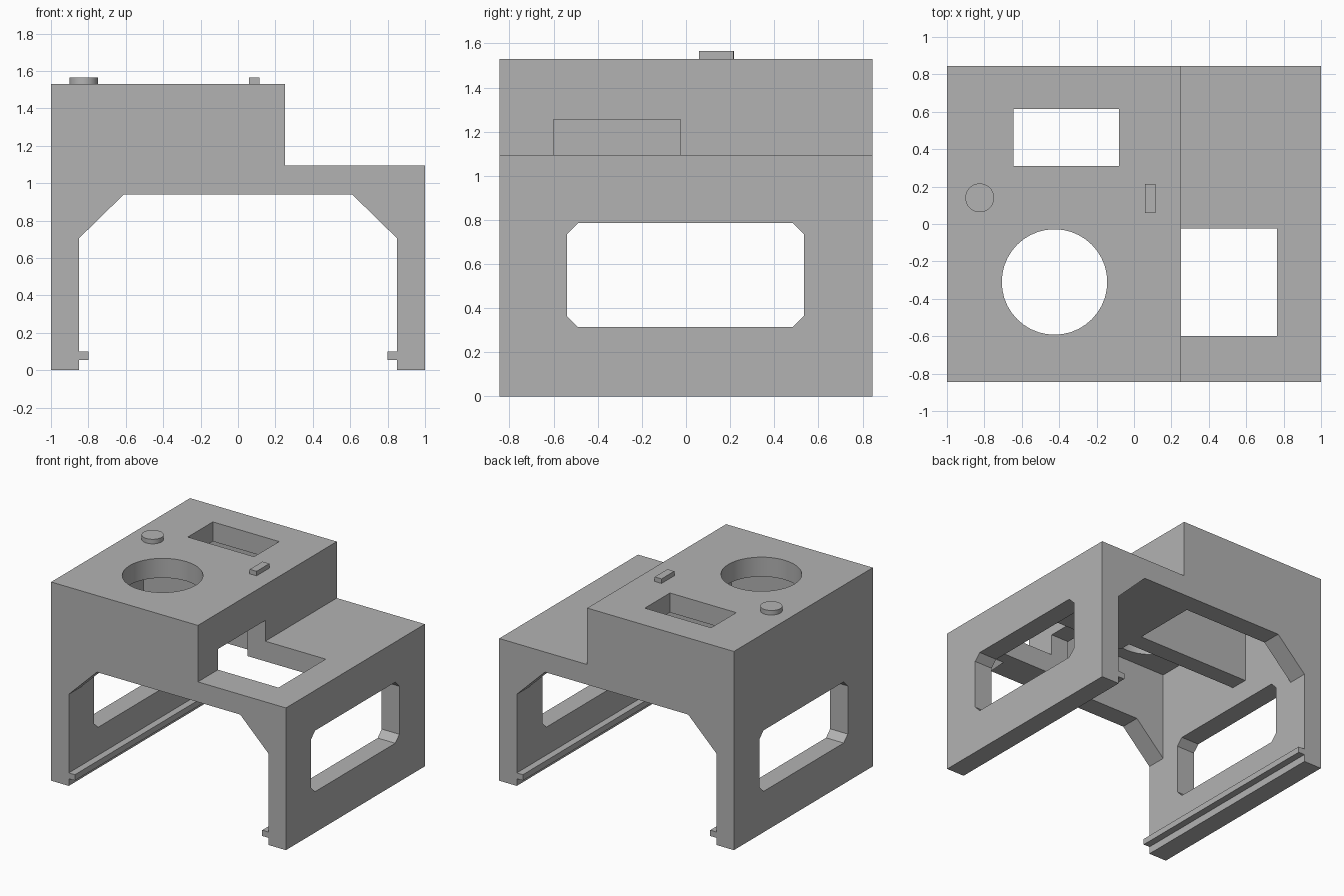
import bpy, bmesh, math

cube = bpy.data.objects.get("Cube")
if cube:
    bpy.data.objects.remove(cube, do_unlink=True)

GREY = (0.45, 0.45, 0.45, 1)
mat = bpy.data.materials.new("plain_grey")
mat.use_nodes = True
mat.diffuse_color = GREY
mat.node_tree.nodes["Principled BSDF"].inputs["Base Color"].default_value = GREY

W, D = 1.0, 0.845            # outer half width and half depth
WALL = 0.15
IN_X, IN_Y = W - WALL, D - WALL
LOW, HIGH, CEIL = 1.095, 1.53, 0.94
STEP = 0.25


def prism(name, points, place, vector):
    """Extrude a closed 2D outline, placed in space by a function."""
    bm = bmesh.new()
    face = bm.faces.new([bm.verts.new(place(a, b)) for a, b in points])
    grown = bmesh.ops.extrude_face_region(bm, geom=[face])
    verts = [g for g in grown["geom"] if isinstance(g, bmesh.types.BMVert)]
    bmesh.ops.translate(bm, verts=verts, vec=vector)
    bmesh.ops.recalc_face_normals(bm, faces=bm.faces)
    mesh = bpy.data.meshes.new(name)
    bm.to_mesh(mesh)
    bm.free()
    mesh.materials.append(mat)
    obj = bpy.data.objects.new(name, mesh)
    bpy.context.collection.objects.link(obj)
    return obj


def box(name, x0, x1, y0, y1, z0, z1):
    outline = [(x0, y0), (x1, y0), (x1, y1), (x0, y1)]
    return prism(name, outline, lambda a, b: (a, b, z0), (0, 0, z1 - z0))


def disc(name, x, y, radius, z0, z1, sides):
    turn = [2 * math.pi * i / sides for i in range(sides)]
    outline = [(x + radius * math.cos(t), y + radius * math.sin(t)) for t in turn]
    return prism(name, outline, lambda a, b: (a, b, z0), (0, 0, z1 - z0))


def along_y(name, outline, reach):
    return prism(name, outline, lambda a, b: (a, -reach, b), (0, 2 * reach, 0))


def cut(target, cutter):
    cutter.hide_render = True
    mod = target.modifiers.new("cut", "BOOLEAN")
    mod.operation = "DIFFERENCE"
    mod.solver = "EXACT"
    mod.object = cutter
    bpy.context.view_layer.objects.active = target
    bpy.ops.object.modifier_apply(modifier=mod.name)
    bpy.data.objects.remove(cutter, do_unlink=True)


def smooth(obj):
    bpy.ops.object.select_all(action="DESELECT")
    obj.select_set(True)
    bpy.context.view_layer.objects.active = obj
    bpy.ops.object.shade_smooth_by_angle(angle=math.radians(30))


# Stepped outer body
body = along_y("stepped_housing", [(-W, 0), (W, 0), (W, LOW), (STEP, LOW),
                                   (STEP, HIGH), (-W, HIGH)], D)

# Hollow between the legs, and the chamfered end openings
cut(body, box("hollow", -IN_X, IN_X, -IN_Y, IN_Y, -0.1, CEIL))
cut(body, along_y("end_opening", [(-IN_X, -0.1), (IN_X, -0.1), (IN_X, 0.705), (0.61, CEIL),
                                  (-0.61, CEIL), (-IN_X, 0.705)], 1))

# Two pockets under the raised top, parted by a cross rib
for y0, y1 in ((-IN_Y, 0.065), (0.2, IN_Y)):
    cut(body, box("pocket", -IN_X, STEP - WALL, y0, y1, 0.8, HIGH - WALL))

# Openings in the top and in the step
cut(body, disc("round_opening", -0.425, -0.31, 0.282, 1.2, 1.7, 40))
cut(body, box("display_opening", -0.645, -0.08, 0.31, 0.615, 1.2, 1.7))
cut(body, box("step_opening", 0.0, 0.765, -0.6, -0.025, 0.8, 1.255))

# Side windows with clipped corners
y0, y1, z0, z1, c = -0.54, 0.535, 0.315, 0.785, 0.05
window = [(y0 + c, z0), (y1 - c, z0), (y1, z0 + c), (y1, z1 - c),
          (y1 - c, z1), (y0 + c, z1), (y0, z1 - c), (y0, z0 + c)]
cut(body, prism("side_windows", window, lambda a, b: (-1.2, a, b), (2.4, 0, 0)))
smooth(body)

# Rails inside the feet
for side, name in ((-1, "right_rail"), (1, "left_rail")):
    xs = sorted((side * 0.798, side * (IN_X + 0.01)))
    box(name, xs[0], xs[1], -D, D, 0.055, 0.1)

# Button and marker on top
smooth(disc("round_button", -0.825, 0.14, 0.077, HIGH - 0.01, 1.565, 40))
box("marker_bar", 0.058, 0.116, 0.06, 0.215, HIGH - 0.01, 1.565)
